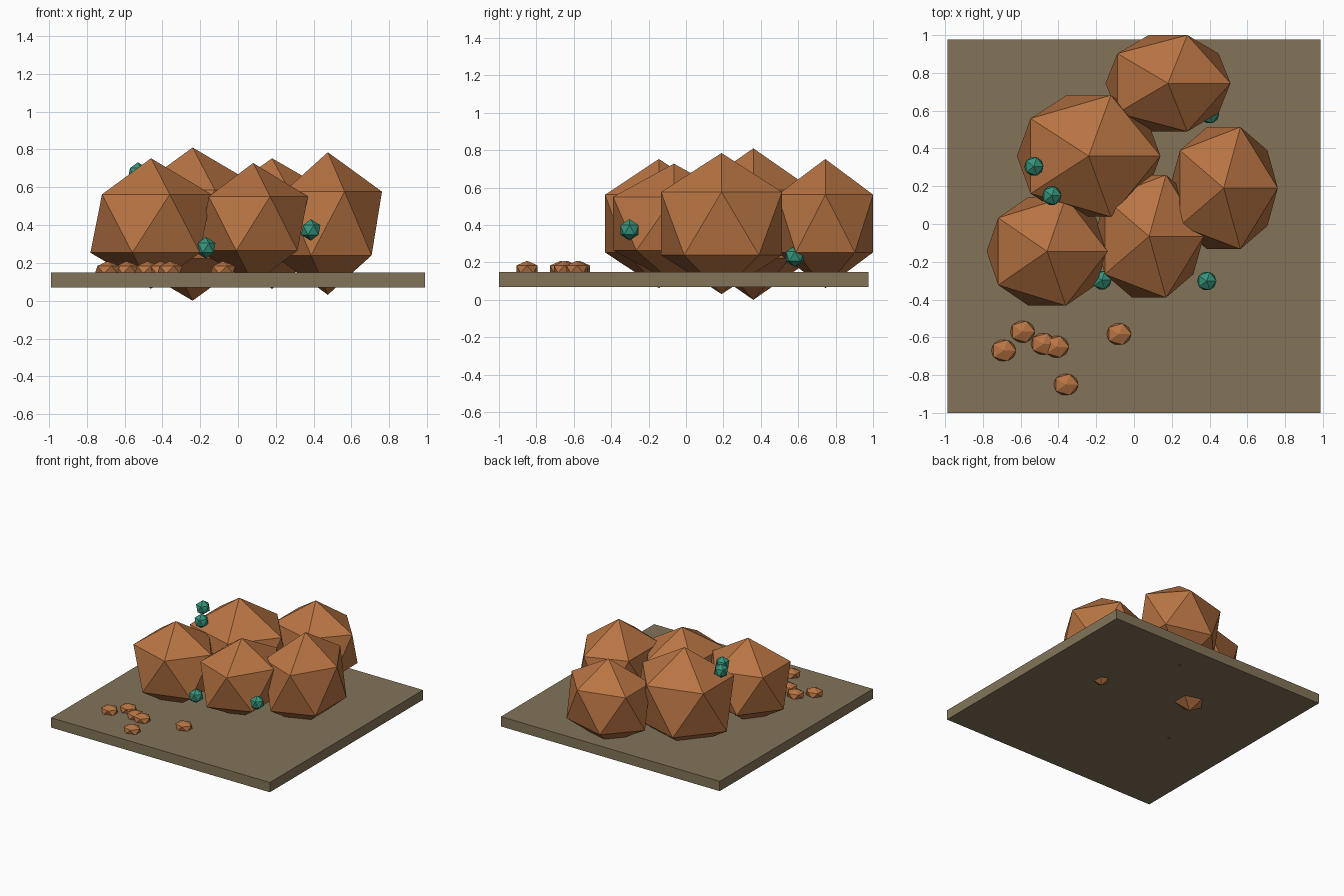
import bpy

if "Cube" in bpy.data.objects:
    bpy.data.objects.remove(bpy.data.objects["Cube"])


def material(name, color):
    m = bpy.data.materials.new(name)
    m.diffuse_color = (*color, 1)
    m.use_nodes = True
    m.node_tree.nodes["Principled BSDF"].inputs["Base Color"].default_value = m.diffuse_color
    return m


earth = material("earth brown", (0.225, 0.175, 0.098))
copper = material("copper ore", (0.48, 0.175, 0.056))
teal = material("teal crystal", (0.038, 0.30, 0.205))


def chunk(name, center, radii, mat):
    """Flat-faced, twenty-sided chunk stretched along each axis."""
    bpy.ops.mesh.primitive_ico_sphere_add(subdivisions=1, radius=1, location=center)
    ob = bpy.context.object
    ob.name = name
    ob.scale = radii
    bpy.ops.object.transform_apply(location=False, rotation=False, scale=True)
    ob.data.materials.append(mat)
    return ob


# Ground slab
bpy.ops.mesh.primitive_cube_add(size=1, location=(0, -0.012, 0.11))
slab = bpy.context.object
slab.name = "ground_slab"
slab.scale = (1.976, 1.976, 0.08)
bpy.ops.object.transform_apply(location=False, rotation=False, scale=True)
slab.data.materials.append(earth)

# Large ore boulders
boulders = [
    ((-0.24, 0.36, 0.405), (0.425, 0.378, 0.405)),
    ((0.18, 0.745, 0.408), (0.370, 0.300, 0.345)),
    ((-0.46, -0.145, 0.408), (0.358, 0.338, 0.345)),
    ((0.08, -0.065, 0.408), (0.324, 0.382, 0.320)),
    ((0.475, 0.19, 0.408), (0.320, 0.380, 0.377)),
]
for i, (c, r) in enumerate(boulders, 1):
    chunk(f"boulder_{i}", c, r, copper)

# Small pebbles half sunk in the slab
pebbles = [(-0.69, -0.67), (-0.59, -0.57), (-0.48, -0.635),
           (-0.41, -0.65), (-0.08, -0.583), (-0.36, -0.85)]
for i, (x, y) in enumerate(pebbles, 1):
    chunk(f"pebble_{i}", (x, y, 0.164), (0.074, 0.066, 0.045), copper)

# Teal crystal nuggets stuck to the boulders
nuggets = [(-0.53, 0.305, 0.675), (-0.435, 0.15, 0.65), (-0.17, -0.297, 0.28),
           (0.385, -0.302, 0.374), (0.40, 0.582, 0.232)]
for i, c in enumerate(nuggets, 1):
    chunk(f"crystal_nugget_{i}", c, (0.057, 0.057, 0.057), teal)
